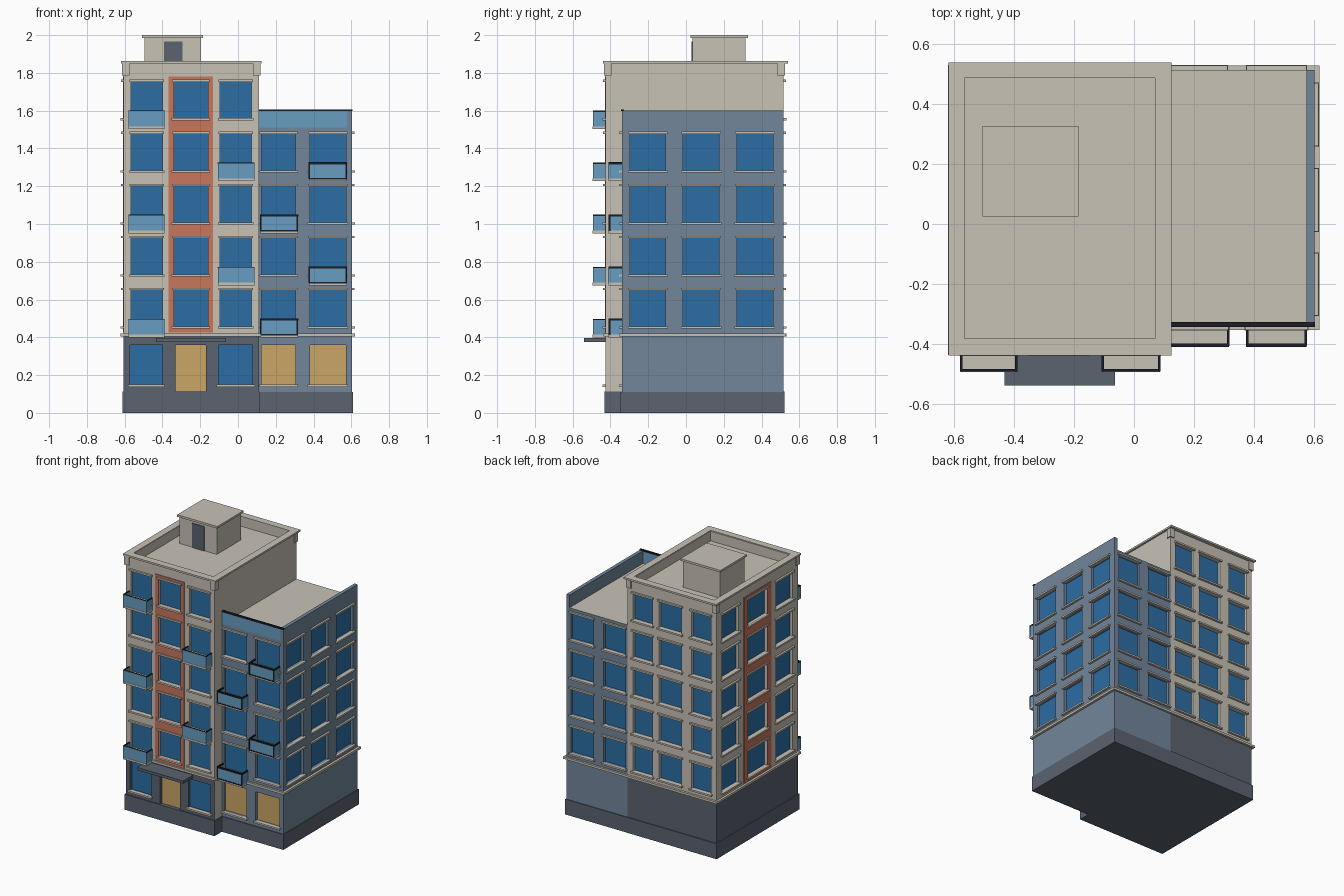
import bpy
import bmesh
from mathutils import Vector

if "Cube" in bpy.data.objects:
    bpy.data.objects.remove(bpy.data.objects["Cube"], do_unlink=True)


def material(name, r, g, b):
    m = bpy.data.materials.new(name)
    m.use_nodes = True
    m.diffuse_color = (r, g, b, 1)
    m.node_tree.nodes["Principled BSDF"].inputs["Base Color"].default_value = (r, g, b, 1)
    return m


beige = material("beige plaster", .58, .54, .47)
blue_grey = material("blue grey render", .17, .24, .33)
slate = material("slate", .105, .125, .16)
orange = material("terracotta", .58, .18, .105)
blue = material("window blue", .025, .155, .37)
pale_blue = material("pale blue glass", .135, .34, .54)
tan = material("tan panel", .59, .38, .13)
black = material("black rail", .012, .012, .018)


def build(name, boxes, *mats):
    """One object made of boxes, each given by two opposite corners."""
    bm = bmesh.new()
    for a, b in boxes:
        a, b = Vector(a), Vector(b)
        size = Vector([abs(s) for s in b - a])
        verts = bmesh.ops.create_cube(bm, size=1)["verts"]
        for v in verts:
            v.co = v.co * size + (a + b) / 2
    mesh = bpy.data.meshes.new(name)
    bm.to_mesh(mesh)
    bm.free()
    for m in mats:
        mesh.materials.append(m)
    obj = bpy.data.objects.new(name, mesh)
    bpy.context.collection.objects.link(obj)
    return obj


def on_wall(wall, u0, u1, z0, z1, d0, d1):
    """Box on a wall: u along it, d outward from it."""
    axis, sign, plane = wall
    p, q = plane + sign * d0, plane + sign * d1
    if axis == "x":
        return (p, u0, z0), (q, u1, z1)
    return (u0, p, z0), (u1, q, z1)


def cut(obj, cutter):
    mod = obj.modifiers.new("openings", "BOOLEAN")
    mod.object = cutter
    mod.operation = "DIFFERENCE"
    mod.solver = "EXACT"
    bpy.context.view_layer.objects.active = obj
    bpy.ops.object.modifier_apply(modifier=mod.name)


# Main dimensions
L, M, R = -.605, .11, .603
TF, WF, BK = -.425, -.34, .515
GROUND, WING_TOP, TOP = .41, 1.51, 1.86
tower_front, tower_left, tower_back = ("y", -1, TF), ("x", -1, L), ("y", 1, BK)
wing_front, wing_right, wing_back = ("y", -1, WF), ("x", 1, R), ("y", 1, BK)

openings, glass, panels, trims = [], [], [], []


def window(wall, centre, width, z0, z1, pane=None, sill=True, lintel=True):
    u0, u1 = centre - width / 2, centre + width / 2
    openings.append(on_wall(wall, u0, u1, z0, z1, -.028, .03))
    (glass if pane is None else pane).append(on_wall(wall, u0, u1, z0, z1, -.035, -.02))
    if sill:
        trims.append(on_wall(wall, u0 - .012, u1 + .012, z0 - .012, z0, -.01, .016))
    if lintel:
        trims.append(on_wall(wall, u0 - .01, u1 + .01, z1, z1 + .012, -.01, .014))


# Upper-floor windows: wall, number of floors, (centre, width) per column
facades = [
    (tower_front, 5, [(-.483, .165), (-.25, .18), (-.012, .165)]),
    (tower_back, 5, [(-.483, .155), (-.235, .18), (-.012, .155)]),
    (tower_left, 5, [(.355, .19), (.045, .225), (-.265, .19)]),
    (wing_front, 4, [(.215, .18), (.476, .19)]),
    (wing_back, 4, [(.215, .175), (.476, .18)]),
    (wing_right, 4, [(.365, .19), (.08, .19), (-.202, .188)]),
]
STOREY = .2755
for wall, floors, columns in facades:
    for floor in range(floors):
        for centre, width in columns:
            z = .458 + floor * STOREY
            window(wall, centre, width, z, z + .192)

# Street-level windows, entrance and shop panels
window(tower_front, -.486, .17, .15, .36, lintel=False)
window(tower_front, -.012, .18, .15, .36, lintel=False)
window(tower_front, -.25, .16, .112, .36, panels, sill=False, lintel=False)
window(wing_front, .215, .18, .15, .36, panels, lintel=False)
window(wing_front, .476, .19, .15, .36, panels, lintel=False)

# Walls
tower = build("tower_walls", [((L, TF, GROUND), (M, BK, TOP))], beige)
tower_ground = build("tower_ground_floor", [((L, TF, .05), (M, BK, GROUND))], slate, beige)
wing = build("wing_walls", [((M, WF, .05), (R, BK, WING_TOP))], blue_grey, beige)
strips = build("accent_strips", [
    on_wall(tower_front, -.367, -.133, .425, 1.78, -.004, .005),
    on_wall(tower_left, -.11, .2, .425, 1.78, -.004, .005)], orange)
roof_pit = ((-.567, -.382, 1.79), (.07, .488, 1.95))
cutter = build("opening_cutter", openings + [roof_pit])
cutter.hide_render = True
for part in (tower, tower_ground, wing, strips):
    cut(part, cutter)
bpy.data.objects.remove(cutter, do_unlink=True)
for face in wing.data.polygons:
    face.material_index = int(face.normal.z > .9 and face.center.z > WING_TOP - .01)
for face in tower_ground.data.polygons:
    face.material_index = int(face.normal.x > .9 and face.center.x > M - .01)

build("window_glass", glass, blue)
build("tan_panels", panels, tan)
build("sills_and_lintels", trims, beige)

# Plinth and ledge above the street level
build("plinth", [((L - .007, TF - .007, 0), (M + .003, BK + .007, .112)),
                 ((M, WF - .007, 0), (R + .005, BK + .006, .111))], slate)
build("ledge", [((L - .016, TF - .012, .405), (M + .012, BK + .016, .421)),
                ((M, WF - .014, .405), (R + .017, BK + .014, .421))], beige)

# Tower cornice with corner blocks
o, i = .015, .036
x0, x1, y0, y1 = L - o, M + o, TF - o, BK + o + .01
cornice = [((x0, y0, 1.85), (L + i, y1, 1.863)), ((M - i, y0, 1.85), (x1, y1, 1.863)),
           ((L, y0, 1.85), (M, TF + i, 1.863)), ((L, BK - .027, 1.85), (M, y1, 1.863))]
for x, sx in ((L, 1), (M, -1)):
    for y, sy in ((TF, 1), (BK, -1)):
        cornice.append(((x - sx * .008, y - sy * .008, 1.785), (x + sx * .03, y + sy * .03, 1.855)))
build("tower_cornice", cornice, beige)

# Roof house
build("roof_house", [((-.495, .035, 1.78), (-.195, .315, 1.99)),
                     ((-.507, .025, 1.985), (-.185, .328, 2))], beige)
build("roof_door", [((-.392, .03, 1.79), (-.295, .04, 1.967))], slate)

# Entrance canopy
build("entrance_canopy", [((-.433, -.54, .376), (-.063, TF + .01, .396))], slate)

# Wing roof: side parapet and glazed front railing
build("wing_parapet", [((.577, WF, WING_TOP - .01), (R, BK, 1.602))], blue_grey)
build("wing_roof_glass", [((M, WF, WING_TOP), (.577, WF + .008, 1.6))], pale_blue)
build("wing_roof_rail", [((M, WF - .004, 1.597), (R + .002, WF + .012, 1.607))], black)

# Balconies: wall, x range, floors, rail thickness
balconies = [
    (tower_front, -.58, -.39, (0, 2, 4), .006),
    (tower_front, -.107, .087, (1, 3), .006),
    (wing_front, .118, .318, (0, 2), .011),
    (wing_front, .375, .577, (1, 3), .011),
]
slabs, screens, rails = [], [], []
for wall, a, b, floors, t in balconies:
    for floor in floors:
        z = .412 + floor * STOREY
        top = z + .083
        slabs.append(on_wall(wall, a, b, z - .012, z + .002, -.005, .07))
        screens.append(on_wall(wall, a, b, z, top, .062, .068))
        rails.append(on_wall(wall, a, b, top - t / 2, top + t / 2, .06, .06 + t))
        for u in (a, b - .006):
            screens.append(on_wall(wall, u, u + .006, z, top, 0, .068))
            rails.append(on_wall(wall, u - .001, u + .007, top - t / 2, top + t / 2, 0, .068))
        if wall is wing_front:
            rails.append(on_wall(wall, a, b, z - .002, z + .005, .06, .071))
            for u in (a, b - .007):
                rails.append(on_wall(wall, u - .001, u + .007, z, top, .06, .071))
build("balcony_slabs", slabs, beige)
build("balcony_glass", screens, pale_blue)
build("balcony_rails", rails, black)
